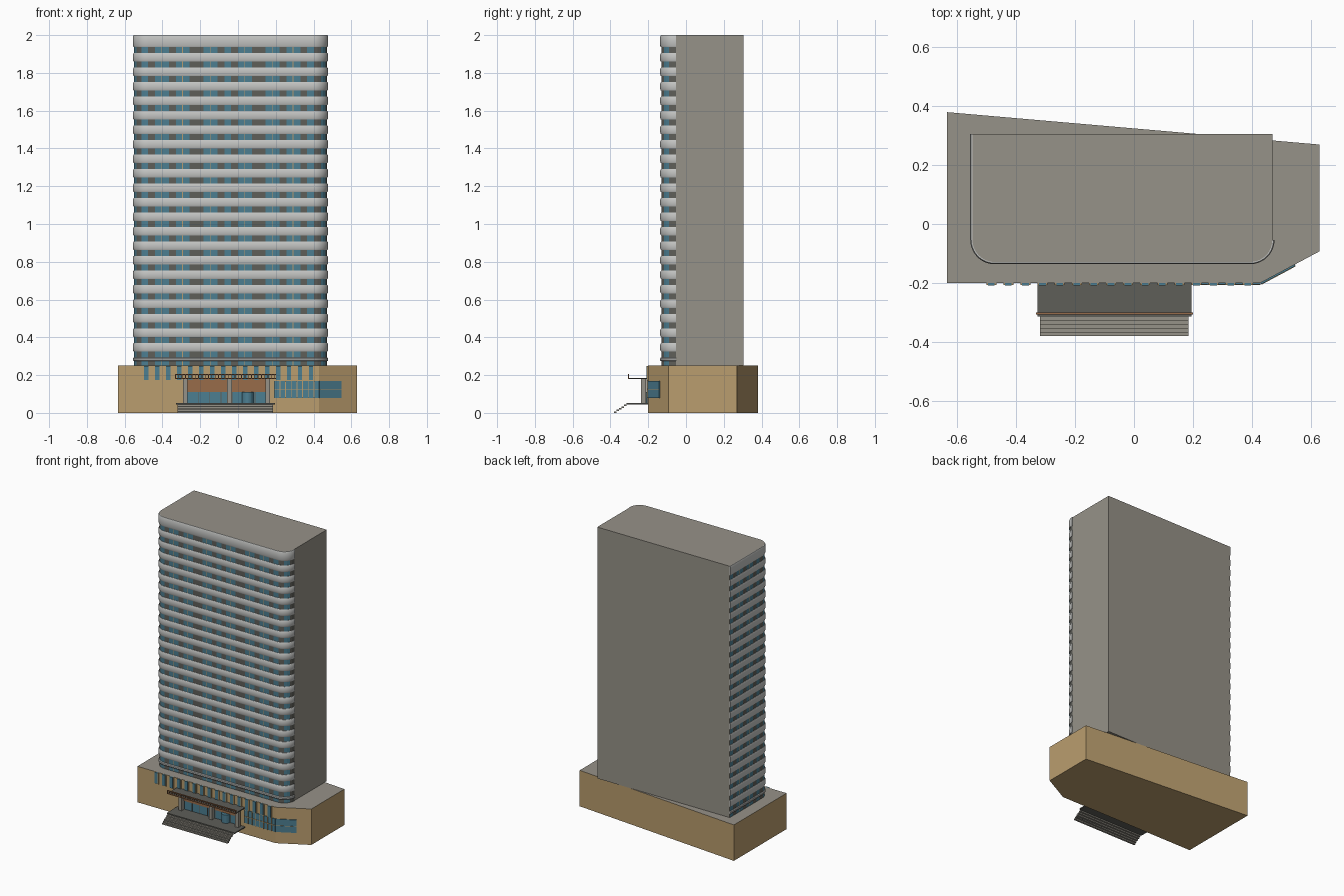
import bpy, bmesh, math
from mathutils import Vector

cube = bpy.data.objects.get("Cube")
if cube:
    bpy.data.objects.remove(cube, do_unlink=True)


def material(name, r, g, b):
    lin = [((c / 255 + 0.055) / 1.055) ** 2.4 for c in (r, g, b)] + [1]
    m = bpy.data.materials.new(name)
    m.use_nodes = True
    m.diffuse_color = lin
    m.node_tree.nodes["Principled BSDF"].inputs["Base Color"].default_value = lin
    return m


STONE = material("grey stone", 150, 146, 136)
BAND = material("pale band", 196, 197, 195)
TAN = material("tan cladding", 186, 157, 110)
GLASS = material("blue glass", 76, 126, 145)
DARK = material("dark panel", 94, 94, 89)
BROWN = material("brown panel", 152, 108, 74)


def finish(name, bm, mats, smooth=False):
    me = bpy.data.meshes.new(name)
    bm.to_mesh(me)
    bm.free()
    for m in mats:
        me.materials.append(m)
    ob = bpy.data.objects.new(name, me)
    bpy.context.collection.objects.link(ob)
    if smooth:
        bpy.ops.object.select_all(action='DESELECT')
        ob.select_set(True)
        bpy.context.view_layer.objects.active = ob
        bpy.ops.object.shade_smooth_by_angle(angle=math.radians(30))
    return ob


def prism(name, points, z0, z1, mats):
    bm = bmesh.new()
    base = bm.faces.new([bm.verts.new((x, y, z0)) for x, y in points])
    top = bmesh.ops.extrude_face_region(bm, geom=[base])["geom"]
    for v in top:
        if isinstance(v, bmesh.types.BMVert):
            v.co.z = z1
    bmesh.ops.recalc_face_normals(bm, faces=bm.faces)
    if len(mats) > 1:
        for f in bm.faces:
            f.material_index = int(f.normal.z > 0.9)
    return finish(name, bm, mats)


def box(name, x0, x1, y0, y1, z0, z1, mat):
    return prism(name, [(x0, y0), (x1, y0), (x1, y1), (x0, y1)], z0, z1, [mat])


def wall_plate(name, a, b, t0, t1, z0, z1, depth, mat):
    # plate standing proud of the wall from a to b, between distances t0 and t1
    a, b = Vector(a), Vector(b)
    d = (b - a).normalized()
    n = Vector((d.y, -d.x)) * depth
    p, q = a + d * t0, a + d * t1
    return prism(name, [p + n, q + n, q, p], z0, z1, [mat])


# Podium with a slanted back and a cut corner
CORNER, SIDE = (0.43, -0.2), (0.63, -0.093)
prism("podium", [(-0.635, -0.2), CORNER, SIDE, (0.63, 0.27), (-0.635, 0.38)],
      0, 0.25, [TAN, STONE])

# Tower footprint: straight left wall, rounded front corners, plain right and back
LEFT, RIGHT, FRONT, BACK, R = -0.549, 0.47, -0.129, 0.305, 0.075
SIDE_LEN = BACK - FRONT - R
ARC = R * math.pi / 2
FRONT_LEN = RIGHT - LEFT - 2 * R
TOTAL = SIDE_LEN + 2 * ARC + FRONT_LEN


def facade(s, off=0.0):
    # point at distance s along the windowed wall, pushed outwards by off
    r = R + off
    if s < SIDE_LEN:
        return LEFT - off, BACK - s
    s -= SIDE_LEN
    if s < ARC:
        a = math.pi + s / R
        return LEFT + R + r * math.cos(a), FRONT + R + r * math.sin(a)
    s -= ARC
    if s < FRONT_LEN:
        return LEFT + R + s, FRONT - off
    a = 1.5 * math.pi + (s - FRONT_LEN) / R
    return RIGHT - R + r * math.cos(a), FRONT + R + r * math.sin(a)


arc_steps = [ARC * i / 10 for i in range(11)]
stops = ([0] + [SIDE_LEN + t for t in arc_steps]
         + [SIDE_LEN + ARC + FRONT_LEN + t for t in arc_steps])
prism("tower_core", [facade(s) for s in stops] + [(RIGHT, BACK)], 0.25, 2, [STONE])


def ribbon(bm, path, profile, mat_of=None):
    rows = [[bm.verts.new((*facade(s, off), z)) for s in path] for off, z in profile]
    for low, high in zip(rows, rows[1:]):
        for i in range(len(path) - 1):
            f = bm.faces.new((low[i], low[i + 1], high[i + 1], high[i]))
            if mat_of:
                f.material_index = mat_of[i]
    return rows


# Storey heights
STOREY, HALF = 0.0767, 0.016
centres = [1.92 - STOREY * k for k in range(22)]
windows = [(c - HALF, c + HALF) for c in centres] + [(0.25, 0.274)]
tops = [2.0] + [w[0] for w in windows[:-1]]

# Window strips: panes and dark panels with slim mullions between paired panes
pattern = "GDGGDGGDGD" + "GDG" + "DGGDGGDDGGDGDGGDDGGDGGDG" + "DGD"
cell = TOTAL / len(pattern)
path, mats = [0], []
for i, kind in enumerate(pattern):
    pair = kind == "G" and pattern[i + 1:i + 2] == "G"
    body = 1 if kind == "D" else 0
    path += [(i + f) * cell for f in (0.45, 0.9, 1)]
    mats += [body, body, 2 if pair else body]
bm = bmesh.new()
for z0, z1 in windows:
    ribbon(bm, path, [(0.002, z0), (0.002, z1)], mats)
finish("tower_windows", bm, [GLASS, DARK, TAN])

# Spandrel bands with softened edges
bm = bmesh.new()
for (w0, w1), top in zip(windows, tops):
    e = min(0.008, (top - w1) / 4)
    rows = ribbon(bm, stops, [(0, w1), (0.004, w1), (0.0075, w1 + e),
                              (0.0075, top - e), (0.004, top), (0, top)])
    for end in (0, -1):
        cap = [r[end] for r in rows]
        bm.faces.new(cap if end == 0 else cap[::-1])
finish("tower_bands", bm, [BAND], smooth=True)

# Row of narrow upper podium windows in shallow surrounds
WALL = (-0.635, -0.2)
for i in range(16):
    t = 0.15 + 0.0581 * i
    wall_plate("slot_surround", WALL, CORNER, t - 0.017, t + 0.017, 0.17, 0.249, 0.007, TAN)
    wall_plate("slot_window", WALL, CORNER, t - 0.0115, t + 0.0115, 0.173, 0.2495, 0.009, GLASS)

# Ribbon window around the cut corner
wall_plate("ribbon_window", (0.19, -0.2), CORNER, 0, 0.24, 0.08, 0.17, 0.005, GLASS)
wall_plate("corner_window", CORNER, SIDE, 0, 0.132, 0.08, 0.17, 0.005, GLASS)
wall_plate("ribbon_rail", (0.19, -0.2), CORNER, 0, 0.24, 0.123, 0.127, 0.008, TAN)
wall_plate("corner_rail", CORNER, SIDE, 0, 0.132, 0.124, 0.126, 0.007, TAN)
for i in range(8):
    t = 0.03 * i
    wall_plate("ribbon_mullion", (0.19, -0.2), CORNER, t, t + 0.004, 0.08, 0.17, 0.008, TAN)

# Entrance wall: glazing, brown panel above, round door drum
wall_plate("entrance_glazing", (-0.27, -0.2), (0.15, -0.2), 0, 0.42, 0.052, 0.11, 0.005, GLASS)
wall_plate("entrance_panel", (-0.27, -0.2), (0.15, -0.2), 0, 0.42, 0.11, 0.18, 0.008, BROWN)
for i in range(8):
    x = -0.27 + 0.06 * i
    box("entrance_mullion", x - 0.0015, x + 0.0015, -0.208, -0.2, 0.052, 0.11, DARK)
drum = [(0.052 + 0.03 * math.cos(a), -0.205 + 0.03 * math.sin(a))
        for a in (math.tau * i / 20 for i in range(20))]
prism("door_drum", drum, 0.052, 0.11, [GLASS])

# Porch columns, floor and steps
for x in (-0.28, -0.045, 0.157):
    box("porch_column", x - 0.012, x + 0.012, -0.238, -0.212, 0.05, 0.181, STONE)
box("porch_floor", -0.328, 0.195, -0.315, -0.2, 0.045, 0.052, DARK)
for i in range(5):
    y = -0.315 - 0.013 * i
    z = 0.044 - 0.009 * i
    box("step", -0.32, 0.186, y - 0.014, y, z - 0.008, z, STONE)
    box("step_riser", -0.32, 0.186, y - 0.001, y, z - 0.008, z + 0.004, DARK)

# Canopy slab with a railed fascia
box("canopy", -0.328, 0.195, -0.302, -0.2, 0.18, 0.186, DARK)
for z in (0.18, 0.2):
    box("fascia_rail", -0.333, 0.2, -0.307, -0.301, z, z + 0.006, BROWN)
for i in range(31):
    x = -0.331 + 0.0175 * i
    box("fascia_post", x - 0.002, x + 0.002, -0.306, -0.302, 0.186, 0.2, BROWN)
